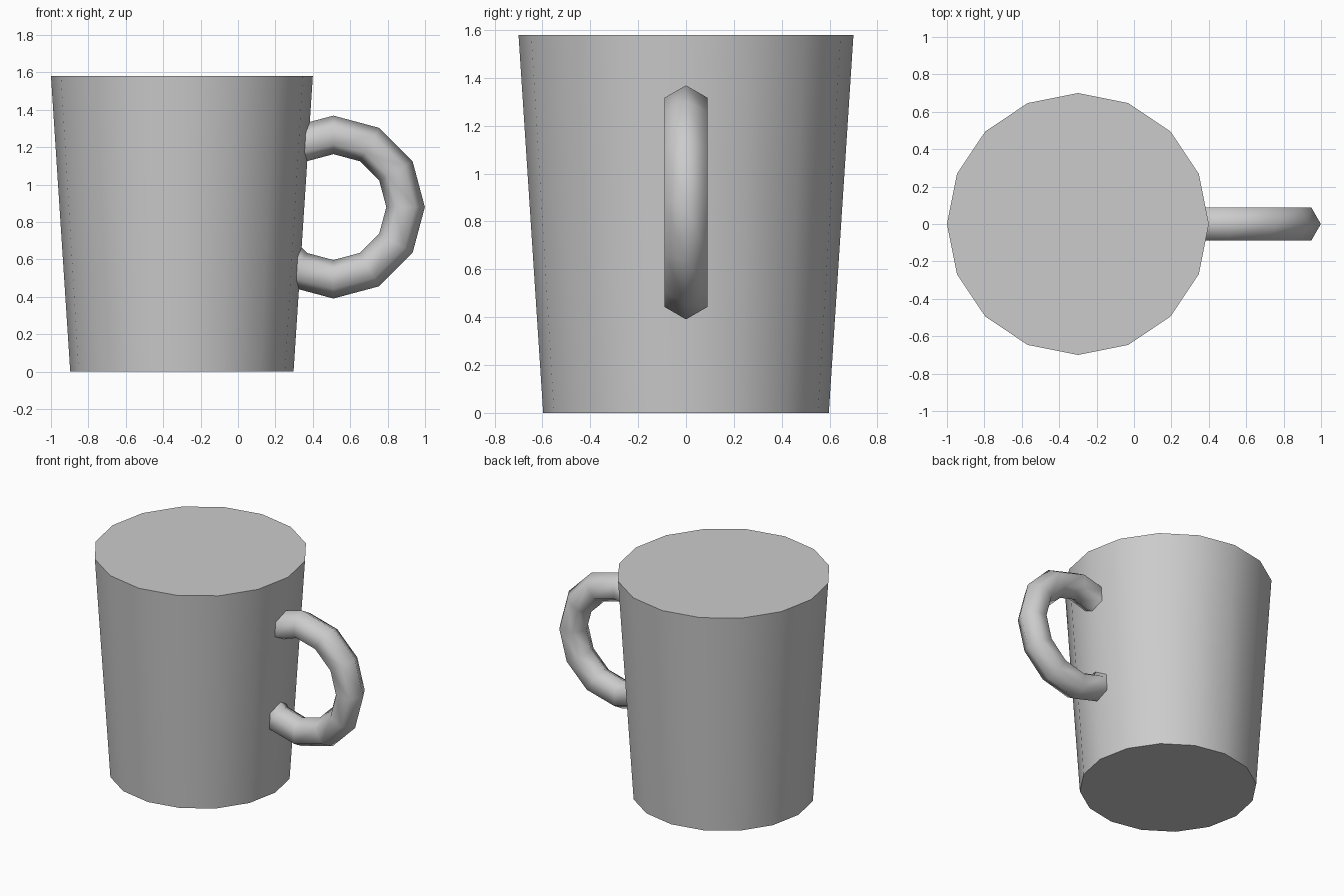
import bpy
from math import radians

if "Cube" in bpy.data.objects:
    bpy.data.objects.remove(bpy.data.objects["Cube"])

HEIGHT = 1.58

# Mug body: tapered 16-sided cylinder with flat closed ends, a corner facing +x
bpy.ops.mesh.primitive_cone_add(vertices=16, radius1=0.597, radius2=0.70, depth=HEIGHT,
                                location=(-0.30, 0, HEIGHT / 2), rotation=(0, 0, radians(90)))
body = bpy.context.object
body.name = "mug_body"
bpy.ops.object.shade_smooth_by_angle(angle=radians(40))

# Handle: upright ring, 12 segments of hexagonal section, sunk into the body
bpy.ops.mesh.primitive_torus_add(major_segments=12, minor_segments=6,
                                 major_radius=0.386, minor_radius=0.103,
                                 location=(0.51, 0, 0.88), rotation=(radians(90), 0, 0))
handle = bpy.context.object
handle.name = "mug_handle"
bpy.ops.object.shade_smooth()
